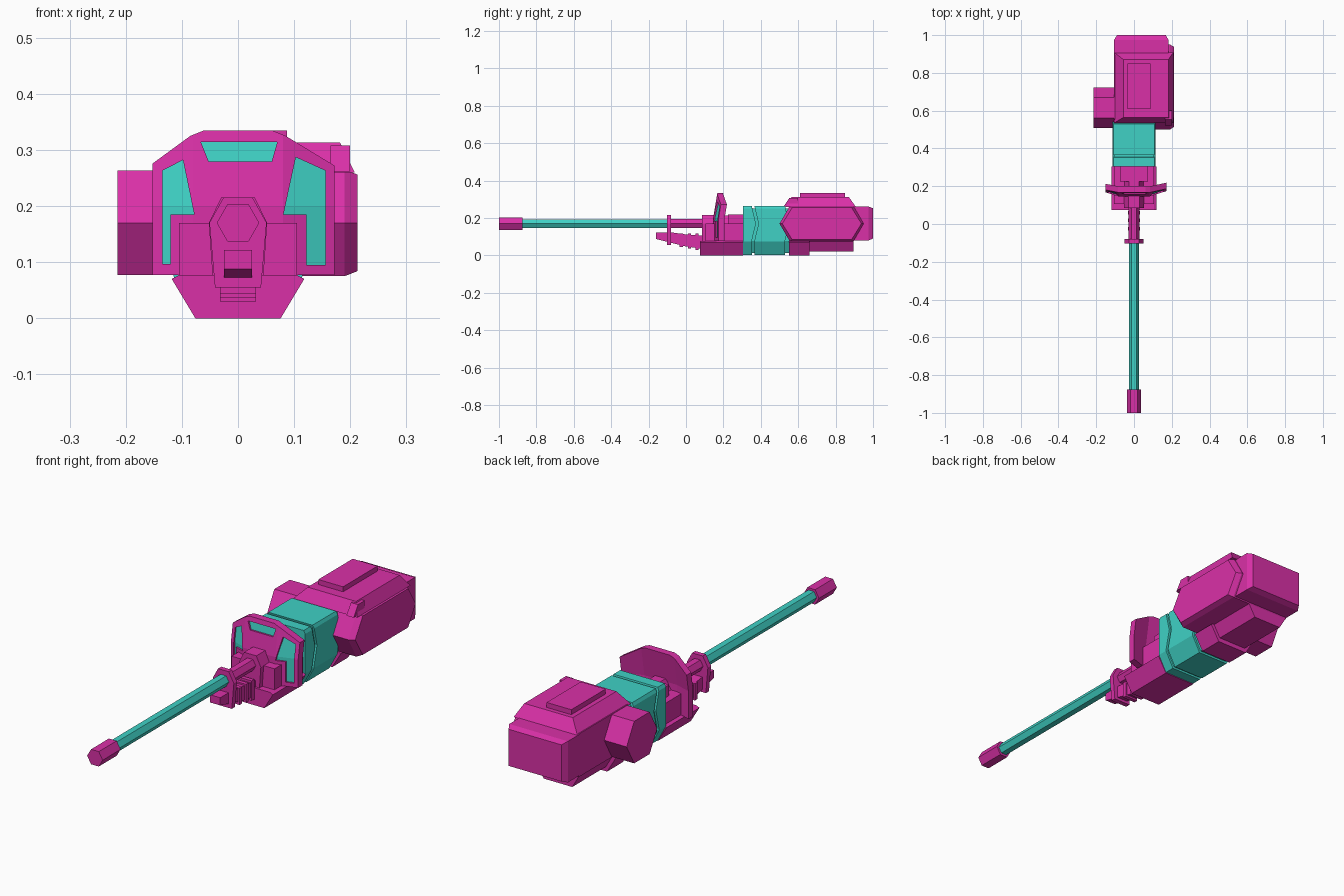
import bpy, bmesh, math
from mathutils import Vector

if "Cube" in bpy.data.objects:
    bpy.data.objects.remove(bpy.data.objects["Cube"])


def material(name, rgb):
    m = bpy.data.materials.new(name)
    m.diffuse_color = (*rgb, 1)
    m.use_nodes = True
    m.node_tree.nodes["Principled BSDF"].inputs["Base Color"].default_value = m.diffuse_color
    return m


MAG = material("magenta", (0.70, 0.03, 0.39))
TEAL = material("teal", (0.05, 0.64, 0.56))


def loft(name, a, b, mat):
    """Closed solid between two matching 3D polygons."""
    bm = bmesh.new()
    va = [bm.verts.new(p) for p in a]
    vb = [bm.verts.new(p) for p in b]
    bm.faces.new(va)
    bm.faces.new(vb[::-1])
    n = len(va)
    for i in range(n):
        j = (i + 1) % n
        bm.faces.new((va[j], va[i], vb[i], vb[j]))
    bmesh.ops.recalc_face_normals(bm, faces=bm.faces)
    me = bpy.data.meshes.new(name)
    bm.to_mesh(me)
    bm.free()
    me.materials.append(mat)
    ob = bpy.data.objects.new(name, me)
    bpy.context.collection.objects.link(ob)
    return ob


def prism_y(name, pts, y0, y1, mat=MAG):      # pts are (x, z)
    return loft(name, [(x, y0, z) for x, z in pts], [(x, y1, z) for x, z in pts], mat)


def prism_x(name, pts, x0, x1, mat=MAG):      # pts are (y, z)
    return loft(name, [(x0, y, z) for y, z in pts], [(x1, y, z) for y, z in pts], mat)


def box(name, x0, x1, y0, y1, z0, z1, mat=MAG):
    return prism_y(name, [(x0, z0), (x1, z0), (x1, z1), (x0, z1)], y0, y1, mat)


def mirror(half):
    """Complete an outline given from bottom to top on the +x side."""
    return half + [(-x, z) for x, z in reversed(half)]


def hexagon(r, cz=0.17):
    return [(r * math.cos(i * math.pi / 3), cz + r * math.sin(i * math.pi / 3)) for i in range(6)]


def side_hex(y0, y1, z0, z1, slope):
    m = (z0 + z1) / 2
    return [(y0, m), (y0 + slope, z1), (y1 - slope, z1), (y1, m), (y1 - slope, z0), (y0 + slope, z0)]


def fold(ob, cuts, shift):
    """Slice along planes, then shift vertices in y to bend the part."""
    bm = bmesh.new()
    bm.from_mesh(ob.data)
    for co, no in cuts:
        bmesh.ops.bisect_plane(bm, geom=bm.verts[:] + bm.edges[:] + bm.faces[:],
                               dist=1e-6, plane_co=co, plane_no=no)
    for v in bm.verts:
        v.co.y += shift(v.co)
    bm.to_mesh(ob.data)
    bm.free()


# barrel, muzzle and sleeve
prism_y("muzzle", hexagon(0.038), -1.0, -0.875)
prism_y("barrel", hexagon(0.027), -0.88, -0.09, TEAL)
prism_y("barrel_sleeve", hexagon(0.028), -0.09, 0.1)
prism_y("barrel_base", hexagon(0.051), 0.088, 0.305)
prism_y("barrel_bracket", mirror([(0.041, 0.055), (0.051, 0.17), (0.026, 0.215)]), -0.102, -0.08)

# under-barrel support and ribs
prism_x("under_barrel_rail", [(-0.16, 0.088), (-0.16, 0.122), (-0.07, 0.122), (0.0, 0.112),
                              (0.09, 0.105), (0.09, 0.035), (0.0, 0.048), (-0.09, 0.07)], -0.025, 0.025)
for i, y in enumerate((-0.035, 0.01, 0.05)):
    box(f"rail_rib_{i}", -0.032, 0.032, y, y + 0.018, 0.044 - i * 0.007, 0.118)

# lower hull and receiver
KEEL = mirror([(0.076, 0.0), (0.118, 0.07), (0.105, 0.077)])
prism_y("front_keel", KEEL, 0.075, 0.305)
prism_y("receiver_front", mirror([(0.045, 0.07), (0.052, 0.17), (0.03, 0.215)]), 0.085, 0.15)
box("receiver_side_blocks", -0.105, 0.105, 0.105, 0.305, 0.07, 0.17)
box("receiver_top", -0.075, 0.075, 0.225, 0.305, 0.16, 0.218)
prism_y("rear_keel", KEEL, 0.55, 0.66)
prism_y("rear_keel_step", mirror([(0.07, 0.02), (0.105, 0.08)]), 0.65, 0.895)

# teal mid-section in two chevron slices
MID = mirror([(0.076, 0.003), (0.115, 0.075), (0.115, 0.25), (0.108, 0.264)])
CHEVRON = [((0, 0, z), (0, 0, 1)) for z in (0.08, 0.17)]
for name, y0, y1, front_fixed in (("mid_slice_front", 0.305, 0.352, True), ("mid_slice_rear", 0.366, 0.53, False)):
    ob = prism_y(name, MID, y0, y1, TEAL)
    fold(ob, CHEVRON, lambda c: 0 if front_fixed and c.y < 0.31 else
         0.022 * max(0, 1 - abs(c.z - 0.17) / 0.09))
prism_y("mid_core", mirror([(0.07, 0.012), (0.105, 0.078), (0.105, 0.252)]), 0.32, 0.56, TEAL)

# shield with recessed windows
shield = prism_y("shield", [(-0.152, 0.077), (0.172, 0.077), (0.172, 0.272), (0.085, 0.325), (0.06, 0.335),
                            (-0.06, 0.335), (-0.085, 0.325), (-0.152, 0.276)], 0.145, 0.177)
WINDOWS = {
    "right": [(0.103, 0.287), (0.156, 0.263), (0.156, 0.095), (0.122, 0.095), (0.122, 0.185), (0.081, 0.185)],
    "left": [(-0.098, 0.282), (-0.135, 0.263), (-0.135, 0.097), (-0.12, 0.097), (-0.12, 0.185), (-0.078, 0.185)],
    "top": [(-0.066, 0.314), (0.07, 0.314), (0.06, 0.279), (-0.052, 0.279)],
}
cutters, panes = [], []
for side, pts in WINDOWS.items():
    cut = prism_y("window_cutter_" + side, pts, 0.12, 0.16)
    mod = shield.modifiers.new(side, 'BOOLEAN')
    mod.object, mod.operation, mod.solver = cut, 'DIFFERENCE', 'EXACT'
    cutters.append(cut)
    panes.append(prism_y("window_pane_" + side, pts, 0.153, 0.161, TEAL))
dg = bpy.context.evaluated_depsgraph_get()
shield_mesh = bpy.data.meshes.new_from_object(shield.evaluated_get(dg))
shield.modifiers.clear()
shield.data = shield_mesh
for cut in cutters:
    bpy.data.objects.remove(cut)
BENDS = [((-0.08, 0, 0), (1, 0, 0)), ((0.08, 0, 0), (1, 0, 0)), ((0, 0, 0.2), (0, 0, 1))]
for ob in [shield] + panes:
    fold(ob, BENDS, lambda c: 0.32 * max(0, abs(c.x) - 0.08) + 0.17 * max(0, c.z - 0.2))

# rear pod: hexagonal core, tapered outer cheek, raised top
core = side_hex(0.5, 0.95, 0.075, 0.265, 0.055)
prism_x("pod_core", core, -0.105, 0.19)
cheek = side_hex(0.515, 0.938, 0.084, 0.256, 0.053)
loft("pod_outer_cheek", [(0.19, y, z) for y, z in core], [(0.213, y, z) for y, z in cheek], MAG)


def rect(x0, x1, y0, y1, z):
    return [(x0, y0, z), (x1, y0, z), (x1, y1, z), (x0, y1, z)]


loft("pod_top", rect(-0.105, 0.208, 0.535, 0.908, 0.26), rect(-0.055, 0.182, 0.565, 0.87, 0.313), MAG)
box("pod_top_plate", -0.034, 0.087, 0.61, 0.85, 0.305, 0.335)
prism_x("pod_corner_block", [(0.522, 0.262), (0.553, 0.308), (0.6, 0.308), (0.6, 0.262)], 0.165, 0.2)

# rear housing with chamfered back edge, and left side drum
loft("rear_housing", [(x, 0.975, z) for x, z in ((-0.105, 0.08), (0.182, 0.08), (0.182, 0.262), (-0.105, 0.262))],
     [(x, 1.0, z) for x, z in ((-0.09, 0.09), (0.168, 0.09), (0.168, 0.252), (-0.09, 0.252))], MAG)
box("rear_housing_body", -0.105, 0.182, 0.85, 0.975, 0.08, 0.262)
prism_x("left_drum", side_hex(0.508, 0.722, 0.077, 0.263, 0.053), -0.215, -0.1)
